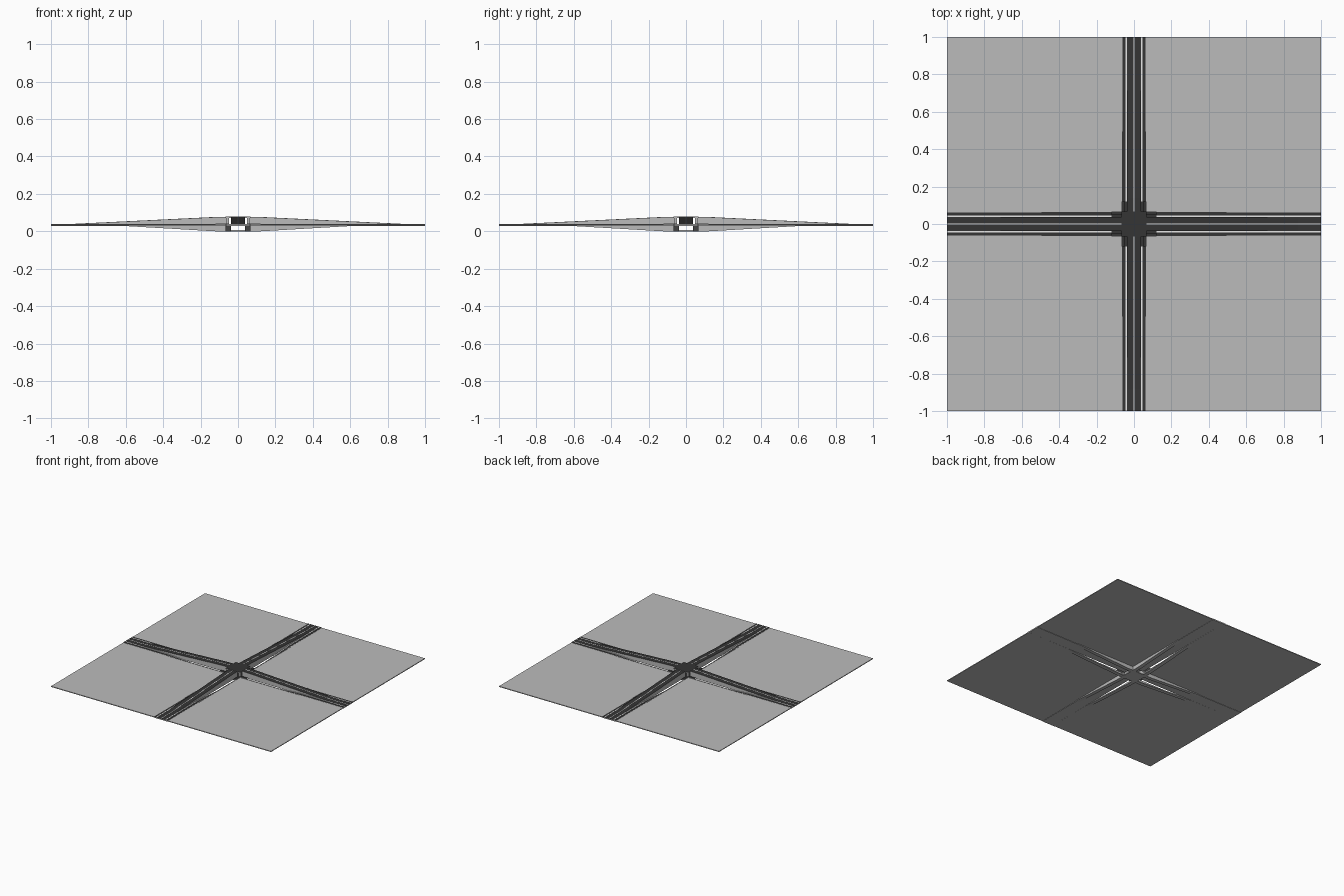
import bpy
import bmesh
from math import pi
from mathutils import Matrix

cube = bpy.data.objects.get("Cube")
if cube:
    bpy.data.objects.remove(cube, do_unlink=True)


def material(name, r, g, b):
    m = bpy.data.materials.new(name)
    m.use_nodes = True
    m.diffuse_color = (r, g, b, 1)
    m.node_tree.nodes["Principled BSDF"].inputs["Base Color"].default_value = (r, g, b, 1)
    return m


concrete = material("grey concrete", 0.5, 0.5, 0.5)
asphalt = material("dark asphalt", 0.035, 0.035, 0.035)
paint = material("white paint", 0.8, 0.8, 0.8)


def finish(name, bm, mats):
    bmesh.ops.recalc_face_normals(bm, faces=bm.faces)
    bm.normal_update()
    # the upward faces take the second material, when there is one
    if len(mats) > 1:
        for f in bm.faces:
            f.material_index = 1 if f.normal.z > 0.5 else 0
    me = bpy.data.meshes.new(name)
    bm.to_mesh(me)
    bm.free()
    for m in mats:
        me.materials.append(m)
    ob = bpy.data.objects.new(name, me)
    bpy.context.collection.objects.link(ob)
    return ob


def strip(name, side0, side1, path, mats):
    """Prism along each of the four arms; path holds (distance, top, bottom)."""
    for i in range(4):
        bm = bmesh.new()
        rings = []
        for d, top, bottom in path:
            rings.append([bm.verts.new(p) for p in (
                (d, side0, bottom), (d, side1, bottom), (d, side1, top), (d, side0, top))])
        for a, b in zip(rings, rings[1:]):
            for k in range(4):
                n = (k + 1) % 4
                bm.faces.new((a[k], a[n], b[n], b[k]))
        bm.faces.new(rings[0])
        bm.faces.new(rings[-1])
        bmesh.ops.rotate(bm, verts=bm.verts, cent=(0, 0, 0),
                         matrix=Matrix.Rotation(i * pi / 2, 3, "Z"))
        finish(f"{name}_{i + 1}", bm, mats)


def box(name, lo, hi, mats):
    bm = bmesh.new()
    size = [b - a for a, b in zip(lo, hi)]
    mid = [(a + b) / 2 for a, b in zip(lo, hi)]
    bmesh.ops.create_cube(bm, size=1, matrix=Matrix.Translation(mid) @ Matrix.Diagonal((*size, 1)))
    return finish(name, bm, mats)


EDGE = 0.062     # half width of a road
GROUND = 0.037   # ground surface

# Four ground quadrants
for i, (sx, sy) in enumerate(((1, 1), (-1, 1), (-1, -1), (1, -1))):
    xs, ys = sorted((sx * EDGE, sx)), sorted((sy * EDGE, sy))
    box(f"ground_quadrant_{i + 1}", (xs[0], ys[0], 0.031), (xs[1], ys[1], GROUND), [concrete])

# Raised middle carriageway, climbing from the ground to the crossing deck
ramp = [(1, 0.039, 0.029), (0.88, 0.039, 0.029), (0.14, 0.075, 0.029), (0.06, 0.077, 0.029)]
strip("overpass_ramp", -0.037, 0.037, ramp, [concrete, asphalt])


def on_top(path, lift):
    return [(d, top + lift, top) for d, top, _ in path]


strip("ramp_centre_line", -0.0025, 0.0025, on_top(ramp, 0.0008), [paint])

# Outer lanes, sinking from the ground into the underpass
lane = [(1, 0.039, 0.029), (0.6, 0.038, 0.028), (0.12, 0.006, 0.0), (0, 0.006, 0.0)]
wall = [(0.6, 0.039, 0.028), (0.12, 0.039, 0.0), (0.066, 0.039, 0.0)]
for label, s in (("left", 1), ("right", -1)):
    a, b = sorted((s * 0.037, s * EDGE))
    strip(f"{label}_underpass_lane", a, b, lane, [concrete, asphalt])
    a, b = sorted((s * 0.038, s * 0.045))
    strip(f"{label}_lane_line", a, b, on_top(lane[:3], 0.0008), [paint])
    a, b = sorted((s * EDGE, s * 0.067))
    strip(f"{label}_trench_wall", a, b, wall, [concrete])
    # Kerb blocks beside the deck
    a, b = sorted((s * 0.048, s * 0.067))
    strip(f"{label}_deck_kerb", a, b, [(0.06, 0.042, 0.036), (0.12, 0.042, 0.036)],
          [concrete, asphalt])

# Crossing deck on corner columns, with the underpass floor below it
box("crossing_deck", (-0.066, -0.066, 0.07), (0.066, 0.066, 0.078), [concrete, asphalt])
box("underpass_floor", (-0.066, -0.066, 0.0), (0.066, 0.066, 0.0065), [concrete, asphalt])
for i, (sx, sy) in enumerate(((1, 1), (-1, 1), (-1, -1), (1, -1))):
    x, y = sx * 0.057, sy * 0.057
    box(f"deck_column_{i + 1}", (x - 0.008, y - 0.008, 0.006), (x + 0.008, y + 0.008, 0.07),
        [concrete])
